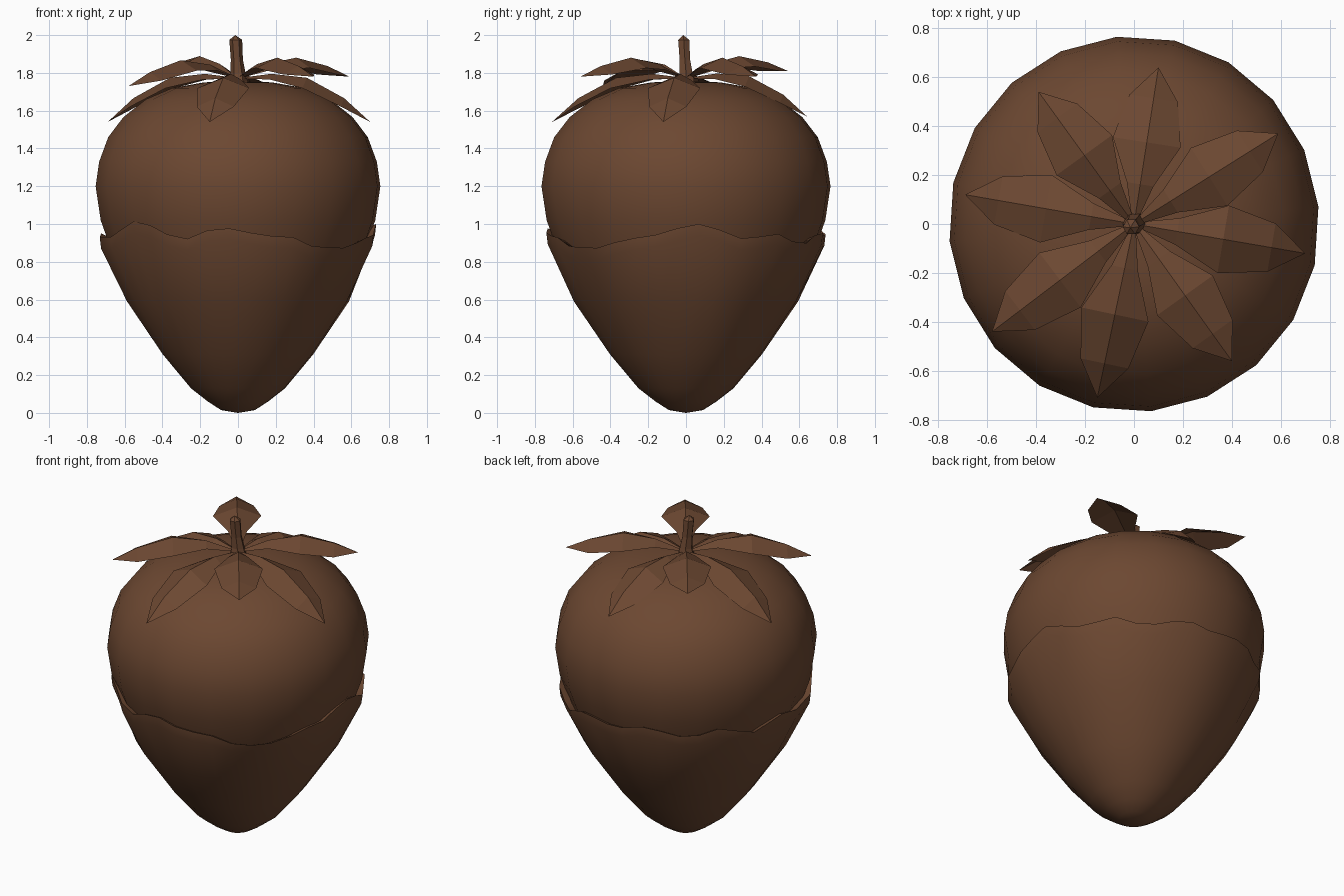
import bpy, bmesh, math
from mathutils import Vector

if "Cube" in bpy.data.objects:
    bpy.data.objects.remove(bpy.data.objects["Cube"])

brown = bpy.data.materials.new("chocolate_brown")
brown.diffuse_color = (0.15, 0.064, 0.031, 1)
brown.use_nodes = True
brown.node_tree.nodes["Principled BSDF"].inputs["Base Color"].default_value = brown.diffuse_color


def finish(name, bm, smooth=None):
    bmesh.ops.recalc_face_normals(bm, faces=bm.faces)
    mesh = bpy.data.meshes.new(name)
    bm.to_mesh(mesh)
    bm.free()
    mesh.materials.append(brown)
    obj = bpy.data.objects.new(name, mesh)
    bpy.context.collection.objects.link(obj)
    if smooth:
        bpy.ops.object.select_all(action='DESELECT')
        obj.select_set(True)
        bpy.context.view_layer.objects.active = obj
        bpy.ops.object.shade_smooth_by_angle(angle=math.radians(smooth))
    return obj


def lathe(bm, rings, bottom=None, top=None):
    """Join rings of points with quads, with optional pole points."""
    loops = [[bm.verts.new(p) for p in ring] for ring in rings]
    n = len(loops[0])
    for a, b in zip(loops, loops[1:]):
        for i in range(n):
            j = (i + 1) % n
            bm.faces.new((a[i], a[j], b[j], b[i]))
    for pole, ring in ((bottom, loops[0]), (top, loops[-1])):
        if pole:
            v = bm.verts.new(pole)
            for i in range(n):
                bm.faces.new((v, ring[i], ring[(i + 1) % n]))


def lerp(table, x):
    for (x0, y0), (x1, y1) in zip(table, table[1:]):
        if x <= x1:
            return y0 + (y1 - y0) * (x - x0) / (x1 - x0)
    return table[-1][1]


# Berry body: twenty-sided rounded cone
START = math.radians(5.3)
berry = [(0.09, 0.035), (0.23, 0.15), (0.38, 0.33), (0.56, 0.6), (0.67, 0.85),
         (0.73, 1.02), (0.757, 1.2), (0.738, 1.33), (0.69, 1.46), (0.61, 1.565),
         (0.49, 1.66), (0.35, 1.72), (0.18, 1.75)]
bm = bmesh.new()
lathe(bm, [[(r * math.cos(START + i * math.tau / 20),
             1.015 * r * math.sin(START + i * math.tau / 20), z)
            for i in range(20)] for r, z in berry], (0, 0, 0.02), (0, 0, 1.755))
finish("berry", bm, 40)

# Dipped shell: follows the lower berry, ends in a wavy rim
rim = [(0, 1.0), (8, 1.0), (24, .92), (43, .95), (55, .88), (73, .96), (90, .93),
       (108, .98), (125, .92), (142, .97), (158, .9), (172, .96), (185, .93),
       (207, .93), (218, 1.02), (229, 1.0), (246, .91), (258, .97), (270, .98),
       (278, .94), (294, .93), (303, .88), (319, .87), (335, .92), (352, .95), (360, 1.0)]
shell = [(0.09, 0.015), (0.16, 0.06), (0.25, 0.13), (0.40, 0.31), (0.59, 0.59)]


def shell_ring(radius, height):
    ring = []
    for i in range(40):
        a = START + i * math.tau / 40
        flat = math.cos(math.pi / 20) if i % 2 else 1
        h = lerp(rim, math.degrees(a) % 360)
        r, z = radius(h) * flat, height(h)
        ring.append((r * math.cos(a), 1.01 * r * math.sin(a), z))
    return ring


bm = bmesh.new()
rings = [shell_ring(lambda h, r=r: r, lambda h, z=z: z) for r, z in shell]
rings.append(shell_ring(lambda h: 0.728 - 0.3 * max(0, 0.93 - h), lambda h: h - 0.06))
rings.append(shell_ring(lambda h: 0.735, lambda h: h))
rings.append(shell_ring(lambda h: 0.69, lambda h: h - 0.02))
lathe(bm, rings, (0, 0, 0))
finish("dipped_shell", bm, 40)

# Leaves: ridged blades in two alternating layers
HIGH = [(0, 1.77), (0.1, 1.82), (0.22, 1.86), (0.35, 1.885), (0.6, 1.83), (0.71, 1.78)]
LOW = [(0, 1.77), (0.1, 1.795), (0.22, 1.795), (0.4, 1.77), (0.58, 1.66), (0.71, 1.54)]
# distance along the blade, half width, drop of the edge below the ridge
BLADE = [(0.02, 0.012, 0.005), (0.18, 0.055, 0.03), (0.37, 0.14, 0.055), (0.57, 0.1, 0.045)]


def leaf(name, tip, curve, tip_z):
    d = Vector((tip[0], tip[1], 0))
    length = d.length
    d.normalize()
    side = Vector((-d.y, d.x, 0))
    scale = length / 0.71
    bm = bmesh.new()
    rows = []
    for t, w, drop in BLADE:
        z = lerp(curve, t) + (tip_z - curve[-1][1]) * (t / 0.71) ** 2
        mid = d * t * scale + Vector((0, 0, z))
        down = Vector((0, 0, -drop))
        rows.append([bm.verts.new(p) for p in (mid + side * w + down, mid, mid - side * w + down)])
    for a, b in zip(rows, rows[1:]):
        for k in (0, 1):
            bm.faces.new((a[k], a[k + 1], b[k + 1], b[k]))
    end = bm.verts.new(d * length + Vector((0, 0, tip_z)))
    for k in (0, 1):
        bm.faces.new((rows[-1][k], rows[-1][k + 1], end))
    for f in bm.faces:
        f.normal_update()
    finish(name, bm)


for i, (x, y, z) in enumerate([(0.59, 0.37, 1.78), (-0.39, 0.54, 1.81),
                               (-0.58, -0.44, 1.73), (0.40, -0.56, 1.78)]):
    leaf(f"upper_leaf_{i + 1}", (x, y), HIGH, z)
for i, (x, y, z) in enumerate([(0.10, 0.64, 1.57), (-0.69, 0.12, 1.54),
                               (-0.15, -0.71, 1.54), (0.70, -0.12, 1.54)]):
    leaf(f"lower_leaf_{i + 1}", (x, y), LOW, z)

# Stem: six-sided stalk with a slight lean
bm = bmesh.new()
stalk = [(0.055, 1.74, 0), (0.04, 1.8, 0), (0.032, 1.87, -0.006), (0.034, 1.975, -0.012)]
lathe(bm, [[(lean + r * math.cos(i * math.tau / 6), lean + r * math.sin(i * math.tau / 6), z)
            for i in range(6)] for r, z, lean in stalk], (0, 0, 1.73), (-0.015, -0.015, 2.0))
finish("stem", bm)
